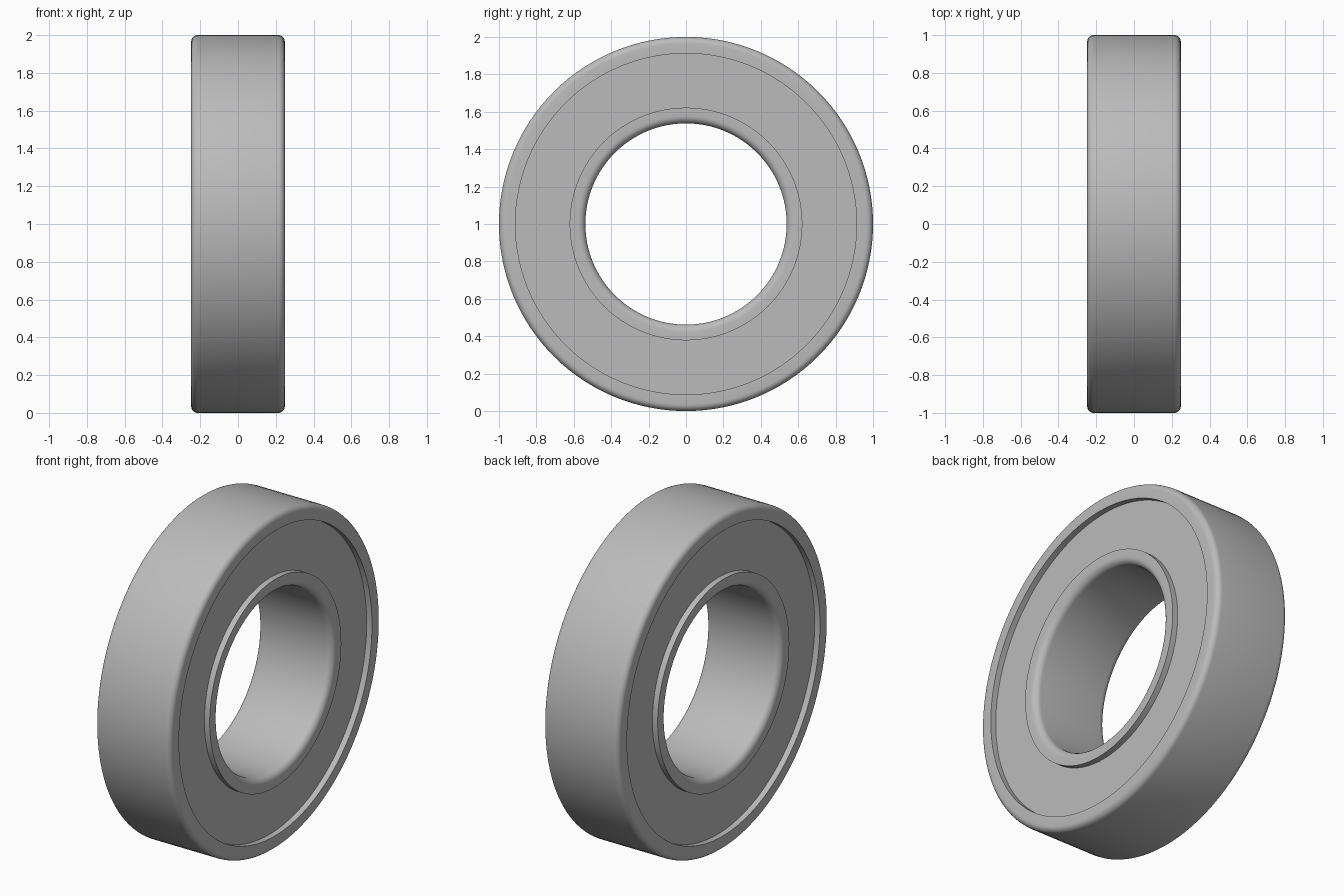
import bpy, bmesh, math

if "Cube" in bpy.data.objects:
    bpy.data.objects.remove(bpy.data.objects["Cube"])

SEGMENTS = 128
HALF = 0.248     # half width of the bearing
FLOOR = 0.213    # outer face of the recessed shields

steel = bpy.data.materials.new("steel grey")
steel.diffuse_color = (0.5, 0.5, 0.5, 1)
steel.use_nodes = True
steel.node_tree.nodes["Principled BSDF"].inputs["Base Color"].default_value = steel.diffuse_color


def fillet(x, r, sx, sr, size, steps=6):
    """Quarter round at corner (x, r), from the side face to the cylinder."""
    cx, cr = x - sx * size, r - sr * size
    return [(cx + sx * size * math.cos(a), cr + sr * size * math.sin(a))
            for a in (i * math.pi / 2 / steps for i in range(steps + 1))]


def lathe(name, profile):
    """Revolve a closed (x, radius) profile about the x axis."""
    bm = bmesh.new()
    rings = []
    for i in range(SEGMENTS):
        a = 2 * math.pi * i / SEGMENTS
        rings.append([bm.verts.new((x, r * math.cos(a), 1 + r * math.sin(a)))
                      for x, r in profile])
    n = len(profile)
    for i in range(SEGMENTS):
        p, q = rings[i], rings[(i + 1) % SEGMENTS]
        for j in range(n):
            k = (j + 1) % n
            bm.faces.new((p[j], p[k], q[k], q[j]))
    bmesh.ops.recalc_face_normals(bm, faces=bm.faces)
    mesh = bpy.data.meshes.new(name)
    bm.to_mesh(mesh)
    bm.free()
    mesh.materials.append(steel)
    obj = bpy.data.objects.new(name, mesh)
    bpy.context.collection.objects.link(obj)
    bpy.context.view_layer.objects.active = obj
    obj.select_set(True)
    bpy.ops.object.shade_smooth_by_angle(angle=math.radians(35))
    obj.select_set(False)
    return obj


def race(name, rounded_r, plain_r, side, size):
    """Ring with rounded corners on one radius and square ones on the other."""
    right = fillet(HALF, rounded_r, 1, side, size)
    left = [(-x, r) for x, r in reversed(right)]
    lathe(name, [(HALF, plain_r)] + right + left + [(-HALF, plain_r)])


# Outer and inner races
race("outer_race", 1.0, 0.912, 1, 0.035)
race("inner_race", 0.538, 0.622, -1, 0.04)

# Recessed shields closing the gap between the races on both sides
for name, s in (("right_shield", 1), ("left_shield", -1)):
    lathe(name, [(s * FLOOR, 0.622), (s * FLOOR, 0.912),
                 (s * (FLOOR - 0.04), 0.912), (s * (FLOOR - 0.04), 0.622)])
